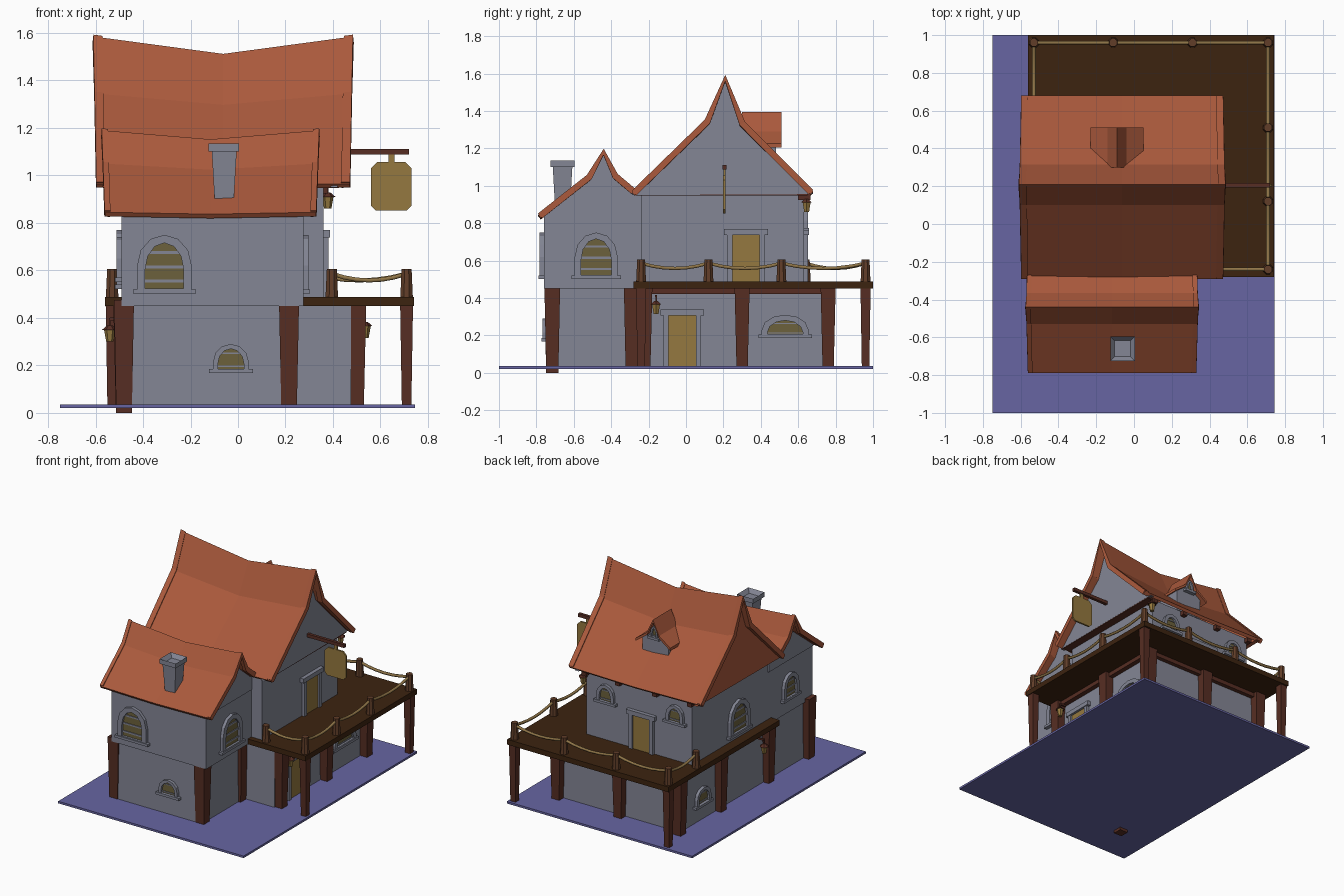
import bpy, bmesh, math
from mathutils import Matrix, Vector

if "Cube" in bpy.data.objects:
    bpy.data.objects.remove(bpy.data.objects["Cube"])


def material(name, rgb):
    m = bpy.data.materials.new(name)
    m.diffuse_color = (*rgb, 1)
    m.use_nodes = True
    m.node_tree.nodes["Principled BSDF"].inputs["Base Color"].default_value = m.diffuse_color
    return m


STONE = material("grey_plaster", (0.23, 0.24, 0.30))
ROOF = material("orange_tile", (0.40, 0.10, 0.045))
WOOD = material("red_brown_timber", (0.095, 0.027, 0.017))
DECK = material("dark_deck", (0.046, 0.017, 0.005))
GROUND = material("blue_ground", (0.135, 0.13, 0.36))
GOLD = material("yellow_wood", (0.30, 0.19, 0.05))
GLASS = material("olive_glass", (0.15, 0.12, 0.045))
RAIL = material("rail_brown", (0.12, 0.048, 0.022))
ROPE = material("rope_tan", (0.28, 0.18, 0.065))


def finish(name, bm, mat, matrix=None):
    bmesh.ops.recalc_face_normals(bm, faces=bm.faces)
    me = bpy.data.meshes.new(name)
    bm.to_mesh(me)
    bm.free()
    me.materials.append(mat)
    ob = bpy.data.objects.new(name, me)
    if matrix:
        ob.matrix_world = matrix
    bpy.context.collection.objects.link(ob)
    return ob


def box(name, mat, x0, x1, y0, y1, z0, z1):
    bm = bmesh.new()
    bmesh.ops.create_cube(bm, size=1, matrix=Matrix.Translation(
        ((x0 + x1) / 2, (y0 + y1) / 2, (z0 + z1) / 2)) @ Matrix.Diagonal((x1 - x0, y1 - y0, z1 - z0, 1)))
    return finish(name, bm, mat)


def taper(name, mat, x, y, z0, z1, w0, w1, sides=4):
    """Tapered post; w0 and w1 are the full widths at the bottom and top."""
    k = 0.5 / math.cos(math.pi / sides)
    bm = bmesh.new()
    bmesh.ops.create_cone(bm, cap_ends=True, segments=sides, radius1=w0 * k, radius2=w1 * k, depth=z1 - z0,
                          matrix=Matrix.Translation((x, y, (z0 + z1) / 2)) @ Matrix.Rotation(math.pi / sides, 4, 'Z'))
    return finish(name, bm, mat)


def face(x, y, z, deg):
    """Frame on a wall: local x along the wall, local -y outward (0 front, 90 right, 180 back, -90 left)."""
    return Matrix.Translation((x, y, z)) @ Matrix.Rotation(math.radians(deg), 4, 'Z')


def prism(name, mat, pts, depth, frame, hole=None):
    """Extrude an outline outward; with a hole outline of equal length it makes a ring."""
    bm = bmesh.new()
    n = len(pts)
    loops = [[bm.verts.new((u, d, v)) for u, v in p] for p in ([pts, hole] if hole else [pts]) for d in (-depth, 0)]
    pairs = [(0, 1)] if not hole else [(0, 1), (2, 3), (0, 2), (1, 3)]
    for a, b in pairs:
        for i in range(n):
            j = (i + 1) % n
            bm.faces.new((loops[a][i], loops[a][j], loops[b][j], loops[b][i]))
    if not hole:
        bm.faces.new(loops[0])
        bm.faces.new(loops[1][::-1])
    return finish(name, bm, mat, frame)


def rect(u0, u1, v0, v1):
    return [(u0, v0), (u1, v0), (u1, v1), (u0, v1)]


def arch(w, z0, z1, rise, n=6):
    arc = [(w / 2 * math.cos(math.pi * i / n), z1 - rise + rise * math.sin(math.pi * i / n)) for i in range(n + 1)]
    return [(-w / 2, z0), (w / 2, z0)] + arc


def window(name, frame, w, h, rise, t, bars=3):
    prism(name + "_frame", STONE, arch(w, 0, h, rise), 0.022, frame, arch(w - 2 * t, t * 0.4, h - t, rise - t * 0.5))
    iw, ih = w - 2 * t, h - t
    prism(name + "_glass", GLASS, arch(iw, 0, ih, rise - t * 0.5), 0.006, frame)
    for i in range(bars):
        z = ih * (0.22 + i * 0.58 / max(bars - 1, 1))
        prism(name + "_bar", STONE, rect(-iw * 0.5, iw * 0.5, z - h * 0.025, z + h * 0.025), 0.011, frame)
    prism(name + "_sill", STONE, rect(-w / 2 - 0.018, w / 2 + 0.018, -0.008, 0.01), 0.028, frame)


def door(name, frame, w, h):
    t = 0.027
    prism(name, GOLD, rect(-w / 2, w / 2, 0, h), 0.01, frame)
    for s in (-1, 1):
        a, b = sorted((s * w / 2, s * (w / 2 + t)))
        prism(name + "_jamb", STONE, rect(a, b, 0, h), 0.022, frame)
    prism(name + "_lintel", STONE, rect(-w / 2 - 0.045, w / 2 + 0.045, h, h + 0.032), 0.028, frame)


def roof(name, prof, x0, x1, sag, flare, ts=(0, 0.5, 1), lift=0.0, thick=0.022):
    """Sagging roof sheet: profile (y, z) swept along x, sagging most at the ridge middle."""
    lo, hi = min(z for _, z in prof), max(z for _, z in prof)
    bm = bmesh.new()
    rows = []
    for t in ts:
        row = []
        for y, z in prof:
            f = (z - lo) / (hi - lo)
            x = x0 + (x1 - x0) * t + flare * f * (2 * t - 1)
            row.append(bm.verts.new((x, y, z + lift - (sag * f + 0.008) * (1 - abs(2 * t - 1)))))
        rows.append(row)
    for a, b in zip(rows, rows[1:]):
        for i in range(len(prof) - 1):
            bm.faces.new((a[i], b[i], b[i + 1], a[i + 1]))
    me_ob = finish(name, bm, ROOF)
    if me_ob.data.polygons[0].normal.z < 0:
        me_ob.data.flip_normals()
    s = me_ob.modifiers.new("thickness", 'SOLIDIFY')
    s.thickness, s.offset = thick, -1
    return me_ob


# Ground and walls
box("ground_plate", GROUND, -0.75, 0.745, -1, 1, 0.02, 0.035)
box("main_lower_wall", STONE, -0.47, 0.475, -0.26, 0.74, 0.03, 0.46)
box("main_upper_wall", STONE, -0.49, 0.36, -0.24, 0.63, 0.46, 0.965)
box("wing_lower_wall", STONE, -0.47, 0.23, -0.745, -0.24, 0.03, 0.45)
box("wing_upper_wall", STONE, -0.49, 0.275, -0.76, -0.22, 0.45, 0.84)

# Roofs with raised end strips, and gable panels
main = [(-0.29, 0.965), (0.10, 1.345), (0.21, 1.585), (0.315, 1.335), (0.68, 0.97)]
wing = [(-0.79, 0.845), (-0.53, 1.05), (-0.44, 1.19), (-0.365, 1.055), (-0.27, 0.975)]
for name, prof, x0, x1, sag, e in (("main_roof", main, -0.595, 0.47, 0.065, 0.035),
                                   ("wing_roof", wing, -0.56, 0.328, 0.03, 0.028)):
    roof(name, prof, x0, x1, sag, 0.012)
    roof(name + "_left_edge", prof, x0 - 0.002, x1 + 0.002, sag, 0.012, (0, e), 0.008, 0.034)
    roof(name + "_right_edge", prof, x0 - 0.002, x1 + 0.002, sag, 0.012, (1 - e, 1), 0.008, 0.034)
low = lambda prof, d: [(y, z - d) for y, z in prof]
prism("main_right_gable", STONE, low(main, 0.015), 0.03, face(0.39, 0, 0, 90))
prism("main_left_gable", ROOF, low(main, 0.015), 0.03, face(-0.57, 0, 0, 90))
box("gable_soffit", WOOD, 0.34, 0.419, -0.27, 0.65, 0.947, 0.955)
wing_gable = [(-0.76, 0.835)] + low(wing, 0.012)[1:] + [(-0.24, 0.96), (-0.24, 0.835)]
for x in (0.255, -0.5):
    prism("wing_gable", STONE, wing_gable, 0.027, face(x, 0, 0, 90))
for x in (0.36, 0.09, -0.21, -0.49):
    box("rafter_end", WOOD, x - 0.018, x + 0.018, 0.6, 0.665, 0.925, 0.96)

# Dormer on the back slope
dorm = [(-0.14, 1.225), (-0.05, 1.29), (0, 1.395), (0.05, 1.29), (0.14, 1.225)]
back = face(-0.09, 0.30, 0, 180)
prism("dormer_wall", STONE, [(-0.105, 1.08), (0.105, 1.08), (0.105, 1.24), (0.045, 1.275), (0, 1.375),
                             (-0.045, 1.275), (-0.105, 1.24)], 0.18, back)
prism("dormer_roof", ROOF, dorm + [(u, z - 0.02) for u, z in dorm[::-1]], 0.21, back)
window("dormer_window", face(-0.09, 0.48, 1.255, 180), 0.055, 0.085, 0.05, 0.012, 1)

# Chimney with hollow cap
taper("chimney_shaft", STONE, -0.058, -0.66, 0.84, 1.105, 0.075, 0.105)
cap = bmesh.new()
bmesh.ops.create_cube(cap, size=1, matrix=Matrix.Translation((-0.06, -0.66, 1.117)) @ Matrix.Diagonal((0.13, 0.13, 0.034, 1)))
cap.normal_update()
top = max(cap.faces, key=lambda f: f.normal.z)
bmesh.ops.inset_region(cap, faces=[top], thickness=0.032)
bmesh.ops.translate(cap, verts=top.verts, vec=(0, 0, -0.028))
finish("chimney_cap", cap, STONE)

# Deck, timber posts and beams
box("deck", DECK, -0.56, 0.742, -0.28, 1, 0.45, 0.488)
for x, y in ((0.5, -0.22), (0.5, 0.3), (0.5, 0.76), (0, 0.76), (-0.48, 0.76), (-0.485, 0.3), (-0.485, -0.25)):
    taper("timber_post", WOOD, x, y, 0.03, 0.45, 0.06, 0.08)
for x, y, z0 in ((-0.48, -0.715, 0), (0.215, -0.715, 0.03), (0.215, -0.29, 0.03)):
    taper("wing_post", WOOD, x, y, z0, 0.46 if x > 0 else 0.475, 0.066, 0.084)
for x, y in ((0.71, -0.24), (0.71, 0.96), (-0.53, 0.96)):
    taper("deck_corner_post", WOOD, x, y, 0.03, 0.45, 0.04, 0.054)
for x in (0.49, -0.48):
    box("side_beam", WOOD, x - 0.02, x + 0.02, -0.22, 0.76, 0.42, 0.45)
box("back_beam", WOOD, -0.48, 0.5, 0.73, 0.77, 0.42, 0.45)

# Rope railing
rail = [(0.395, -0.24), (0.71, -0.24), (0.71, 0.12), (0.71, 0.51), (0.71, 0.96), (0.31, 0.96), (-0.11, 0.96),
        (-0.53, 0.96), (-0.53, 0.64)]
for x, y in rail:
    taper("rail_post", RAIL, x, y, 0.485, 0.607, 0.053, 0.042, 8)
cu = bpy.data.curves.new("railing_rope", 'CURVE')
cu.dimensions, cu.bevel_depth, cu.bevel_resolution = '3D', 0.01, 1
for a, b in zip(rail, rail[1:]):
    sp = cu.splines.new('POLY')
    sp.points.add(6)
    for i, p in enumerate(sp.points):
        t = i / 6
        q = Vector(a).lerp(Vector(b), t)
        p.co = (q.x, q.y, 0.586 - 0.028 * 4 * t * (1 - t), 1)
cu.materials.append(ROPE)
bpy.context.collection.objects.link(bpy.data.objects.new("railing_rope", cu))

# Windows and doors
window("wing_front_window", face(-0.31, -0.76, 0.51, 0), 0.23, 0.24, 0.13, 0.034)
window("wing_right_window", face(0.275, -0.48, 0.51, 90), 0.23, 0.24, 0.13, 0.034)
window("wing_left_window", face(-0.49, -0.49, 0.56, -90), 0.17, 0.18, 0.09, 0.028)
window("main_left_window", face(-0.49, 0.10, 0.53, -90), 0.23, 0.24, 0.13, 0.034)
window("wing_low_window", face(-0.03, -0.745, 0.175, 0), 0.15, 0.115, 0.075, 0.02, 2)
window("left_low_window", face(-0.47, 0.49, 0.15, -90), 0.16, 0.125, 0.075, 0.022, 2)
window("right_low_window", face(0.475, 0.53, 0.195, 90), 0.25, 0.115, 0.08, 0.03, 2)
for x in (0.2, -0.36):
    window("main_back_window", face(x, 0.63, 0.765, 180), 0.14, 0.13, 0.08, 0.024, 2)
door("deck_door", face(0.36, 0.32, 0.488, 90), 0.145, 0.25)
door("ground_door", face(0.475, -0.02, 0.035, 90), 0.145, 0.272)
door("back_door", face(-0.09, 0.63, 0.488, 180), 0.14, 0.25)

# Hanging sign board
box("sign_beam", WOOD, 0.40, 0.72, 0.194, 0.216, 1.088, 1.112)
box("sign_hanger", GOLD, 0.633, 0.66, 0.2, 0.21, 1.04, 1.09)
prism("sign_board", GOLD, [(0.58, 0.852), (0.71, 0.852), (0.73, 0.872), (0.73, 1.03), (0.705, 1.056), (0.585, 1.056),
                           (0.56, 1.03), (0.56, 0.872)], 0.013, face(0, 0.212, 0, 0))

# Lanterns
for x, y, z in ((0.535, -0.16, 0.315), (-0.54, -0.13, 0.3), (0.378, 0.645, 0.86)):
    taper("lantern_glass", GOLD, x, y, z, z + 0.05, 0.026, 0.042, 6)
    taper("lantern_cap", WOOD, x, y, z + 0.05, z + 0.068, 0.056, 0.02, 6)
    taper("lantern_hook", WOOD, x, y, z + 0.068, z + 0.1, 0.008, 0.008)
    if z < 0.5:
        s = 0.05 if x < 0 else -0.05
        box("lantern_arm", WOOD, min(x, x + s), max(x, x + s), y - 0.006, y + 0.006, z + 0.09, z + 0.102)
